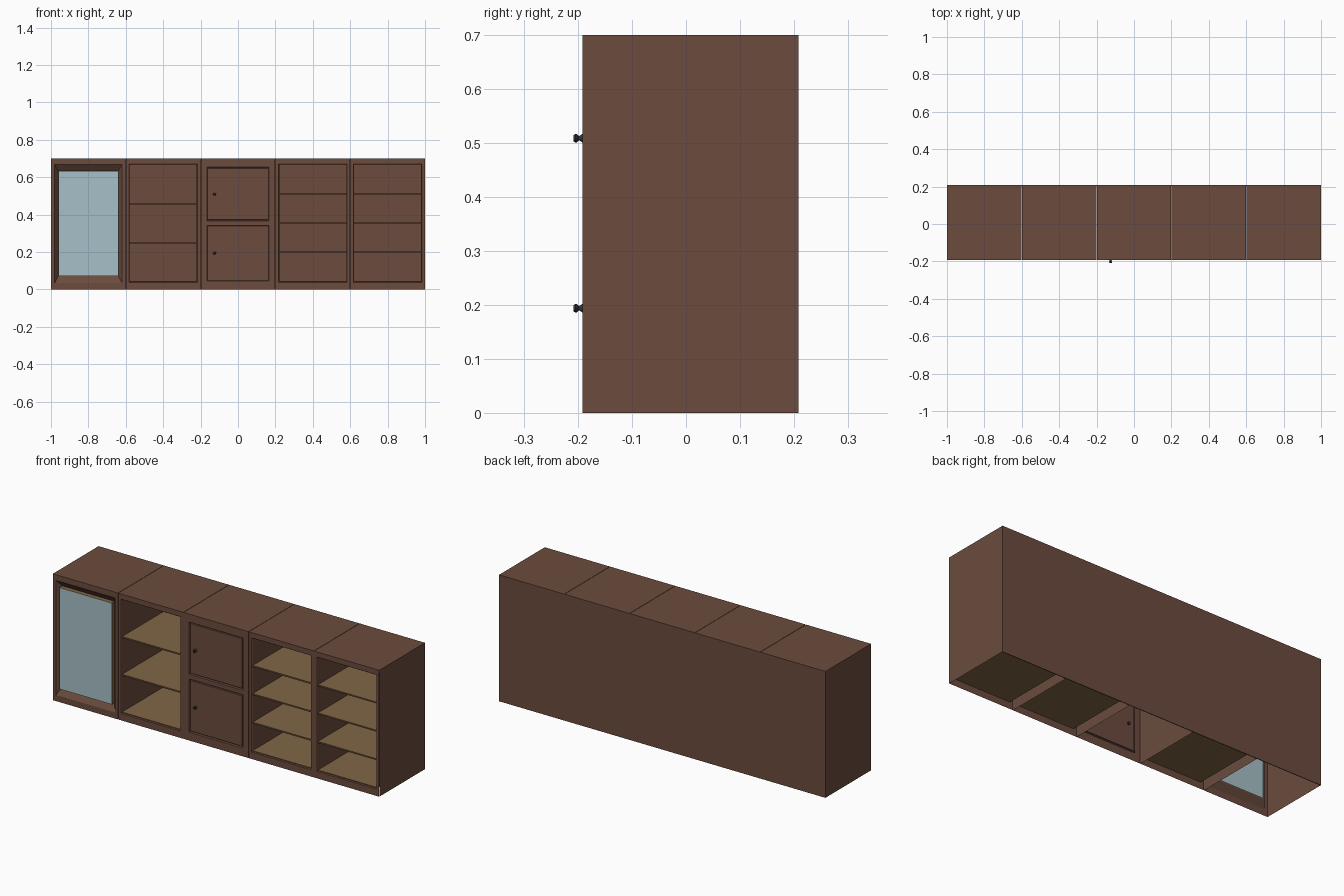
import bpy, bmesh, math

if "Cube" in bpy.data.objects:
    bpy.data.objects.remove(bpy.data.objects["Cube"])

FRONT, BACK, TOP = -0.192, 0.208, 0.70


def material(name, rgb):
    m = bpy.data.materials.new(name)
    m.diffuse_color = (*rgb, 1)
    m.use_nodes = True
    m.node_tree.nodes["Principled BSDF"].inputs["Base Color"].default_value = m.diffuse_color
    return m


WOOD = material("brown_wood", (0.147, 0.071, 0.047))
TAN = material("tan_wood", (0.22, 0.135, 0.06))
GLASS = material("pale_glass", (0.39, 0.53, 0.58))
METAL = material("dark_metal", (0.03, 0.033, 0.038))


def finish(bm, name, *mats):
    bmesh.ops.remove_doubles(bm, verts=bm.verts, dist=1e-5)
    mesh = bpy.data.meshes.new(name)
    bm.to_mesh(mesh)
    bm.free()
    ob = bpy.data.objects.new(name, mesh)
    bpy.context.collection.objects.link(ob)
    for m in mats:
        mesh.materials.append(m)
    return ob


def loft(bm, rects, cap=False):
    """Join nested front-facing rectangles (x0, x1, z0, z1, y)."""
    loops = [[bm.verts.new(p) for p in ((a, y, c), (b, y, c), (b, y, d), (a, y, d))]
             for a, b, c, d, y in rects]
    for o, i in zip(loops, loops[1:]):
        for k in range(4):
            n = (k + 1) % 4
            bm.faces.new((o[k], o[n], i[n], i[k]))
    if cap:
        bm.faces.new(loops[-1])


def box(bm, x0, x1, y0, y1, z0, z1):
    r = bmesh.ops.create_cube(bm, size=1)
    for v in r["verts"]:
        v.co = ((x0 + x1) / 2 + v.co.x * (x1 - x0),
                (y0 + y1) / 2 + v.co.y * (y1 - y0),
                (z0 + z1) / 2 + v.co.z * (z1 - z0))


def inset(r, d, y):
    return (r[0] + d, r[1] - d, r[2] + d, r[3] - d, y)


# Carcass: top and side sheets per module, open below, one shared back
for i in range(5):
    x0 = -1 + 0.4 * i + (0.001 if i else 0)
    x1 = -0.6 + 0.4 * i - (0.001 if i < 4 else 0)
    bm = bmesh.new()
    v = [bm.verts.new((x, y, z)) for y in (FRONT, BACK)
         for x, z in ((x0, 0), (x0, TOP), (x1, TOP), (x1, 0))]
    for k in range(3):
        bm.faces.new((v[k], v[k + 4], v[k + 5], v[k + 1]))
    bmesh.ops.reverse_faces(bm, faces=bm.faces)
    bmesh.ops.recalc_face_normals(bm, faces=bm.faces)
    finish(bm, f"carcass_{i + 1}", WOOD)

bm = bmesh.new()
box(bm, -1, 1, BACK - 0.004, BACK, 0, TOP)
finish(bm, "back_panel", WOOD)


# Open shelf modules
def shelf_module(name, cx, heights):
    hole = (cx - 0.183, cx + 0.183, 0.038, 0.671)
    bm = bmesh.new()
    loft(bm, [(cx - 0.199, cx + 0.199, 0, TOP, FRONT), (*hole, FRONT),
              inset(hole, 0.004, FRONT + 0.006), inset(hole, 0.004, 0.2)], cap=True)
    finish(bm, name + "_cavity", WOOD)
    bm = bmesh.new()
    for z in heights:
        box(bm, cx - 0.18, cx + 0.18, FRONT + 0.005, 0.2, z - 0.004, z + 0.004)
    bm.normal_update()
    for f in bm.faces:
        f.material_index = int(f.normal.y < -0.5)   # brown front edge
    finish(bm, name + "_shelves", TAN, WOOD)


shelf_module("wide_shelf_unit", -0.4, (0.041, 0.25, 0.459))
shelf_module("inner_shelf_unit", 0.4, (0.041, 0.199, 0.357, 0.513))
shelf_module("outer_shelf_unit", 0.8, (0.041, 0.199, 0.357, 0.513))

# Glass module: face frame sloping in to a raised glass panel
pane = (-0.961, -0.639, 0.072, 0.634)
bm = bmesh.new()
loft(bm, [(-1, -0.601, 0, TOP, FRONT), (-0.98, -0.62, 0.034, 0.668, FRONT),
          (*pane, FRONT + 0.025)])
finish(bm, "glass_door_frame", WOOD)
bm = bmesh.new()
loft(bm, [(*pane, FRONT + 0.025), (*pane, FRONT + 0.001),
          inset(pane, 0.005, FRONT + 0.001), inset(pane, 0.005, FRONT + 0.025),
          (*pane, FRONT + 0.025)])
finish(bm, "glass_edge_trim", TAN)
bm = bmesh.new()
box(bm, pane[0] + 0.001, pane[1] - 0.001, FRONT, FRONT + 0.02, pane[2] + 0.001, pane[3] - 0.001)
finish(bm, "glass_pane", GLASS)

# Two-door module: each panel set in a shallow groove
bm = bmesh.new()
for z0, z1, d0, d1 in ((0, 0.353, 0.046, 0.341), (0.353, TOP, 0.366, 0.656)):
    door = (-0.165, 0.165, d0, d1)
    loft(bm, [(-0.199, 0.199, z0, z1, FRONT), (*door, FRONT),
              inset(door, 0.003, FRONT + 0.008), inset(door, 0.006, FRONT + 0.008),
              inset(door, 0.008, FRONT + 0.002)], cap=True)
finish(bm, "door_panels", WOOD)

# Turned knobs
profile = [(0, -0.208), (0.006, -0.208), (0.008, -0.205), (0.0075, -0.202),
           (0.0045, -0.199), (0.0045, -0.197), (0.008, -0.192), (0.008, -0.182), (0, -0.182)]
for name, kz in (("lower_knob", 0.194), ("upper_knob", 0.509)):
    bm = bmesh.new()
    vs = [bm.verts.new((-0.125 + r, y, kz)) for r, y in profile]
    es = [bm.edges.new(p) for p in zip(vs, vs[1:])]
    bmesh.ops.spin(bm, geom=vs + es, cent=(-0.125, 0, kz), axis=(0, 1, 0),
                   angle=2 * math.pi, steps=16)
    bmesh.ops.remove_doubles(bm, verts=bm.verts, dist=1e-5)
    bmesh.ops.recalc_face_normals(bm, faces=bm.faces)
    ob = finish(bm, name, METAL)
    bpy.context.view_layer.objects.active = ob
    ob.select_set(True)
    bpy.ops.object.shade_smooth_by_angle(angle=math.radians(35))
    ob.select_set(False)
